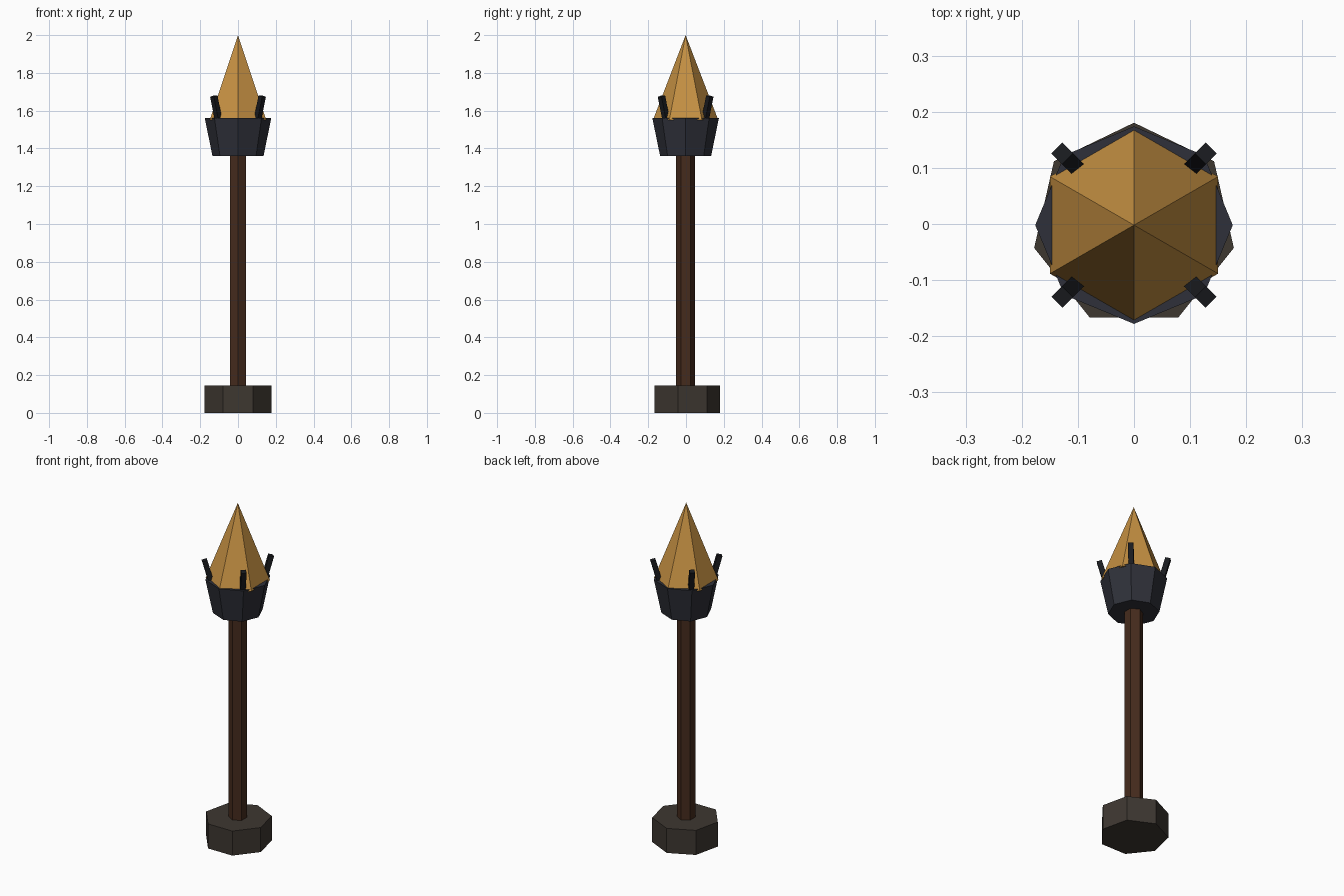
import bpy, math
from mathutils import Matrix, Vector

if "Cube" in bpy.data.objects:
    bpy.data.objects.remove(bpy.data.objects["Cube"])

CY = -0.002  # shared axis offset that centres the odd-sided base


def material(name, rgb):
    m = bpy.data.materials.new(name)
    m.diffuse_color = (*rgb, 1)
    m.use_nodes = True
    m.node_tree.nodes["Principled BSDF"].inputs["Base Color"].default_value = m.diffuse_color
    return m


stone = material("stone", (0.047, 0.038, 0.030))
wood = material("wood", (0.060, 0.024, 0.012))
iron = material("iron", (0.028, 0.030, 0.041))
dark_iron = material("dark_iron", (0.010, 0.011, 0.014))
fire = material("fire", (0.56, 0.28, 0.055))


def prism(name, sides, r_low, r_high, z0, z1, mat):
    """Flat-sided tapered column with one corner pointing along +y."""
    bpy.ops.mesh.primitive_cone_add(vertices=sides, radius1=r_low, radius2=r_high,
                                    depth=z1 - z0, location=(0, CY, (z0 + z1) / 2))
    ob = bpy.context.object
    ob.name = name
    ob.data.materials.append(mat)
    return ob


# Stone foot, wooden shaft, iron bowl and flame
prism("base", 7, 0.1825, 0.1825, 0, 0.145, stone)
prism("shaft", 6, 0.05, 0.05, 0.10, 1.40, wood)
prism("bowl", 8, 0.135, 0.176, 1.36, 1.56, iron)
prism("flame", 6, 0.173, 0, 1.55, 2.0, fire)

# Four prongs leaning outwards from the bowl rim
WIDTH, LENGTH, TILT = 0.028, 0.17, 0.27
for i in range(4):
    turn = Matrix.Rotation(math.radians(45 + 90 * i), 4, 'Z')
    lean = Matrix.Rotation(TILT, 4, 'Y')
    top = Vector((0.181, 0, 1.677))
    centre = top - lean @ Vector((0, 0, LENGTH / 2))
    bpy.ops.mesh.primitive_cube_add(size=1)
    ob = bpy.context.object
    ob.name = f"prong_{i + 1}"
    ob.data.transform(Matrix.Diagonal((WIDTH, WIDTH, LENGTH, 1)))
    ob.matrix_world = (Matrix.Translation((0, CY, 0)) @ turn
                       @ Matrix.Translation(centre) @ lean)
    ob.data.materials.append(dark_iron)
